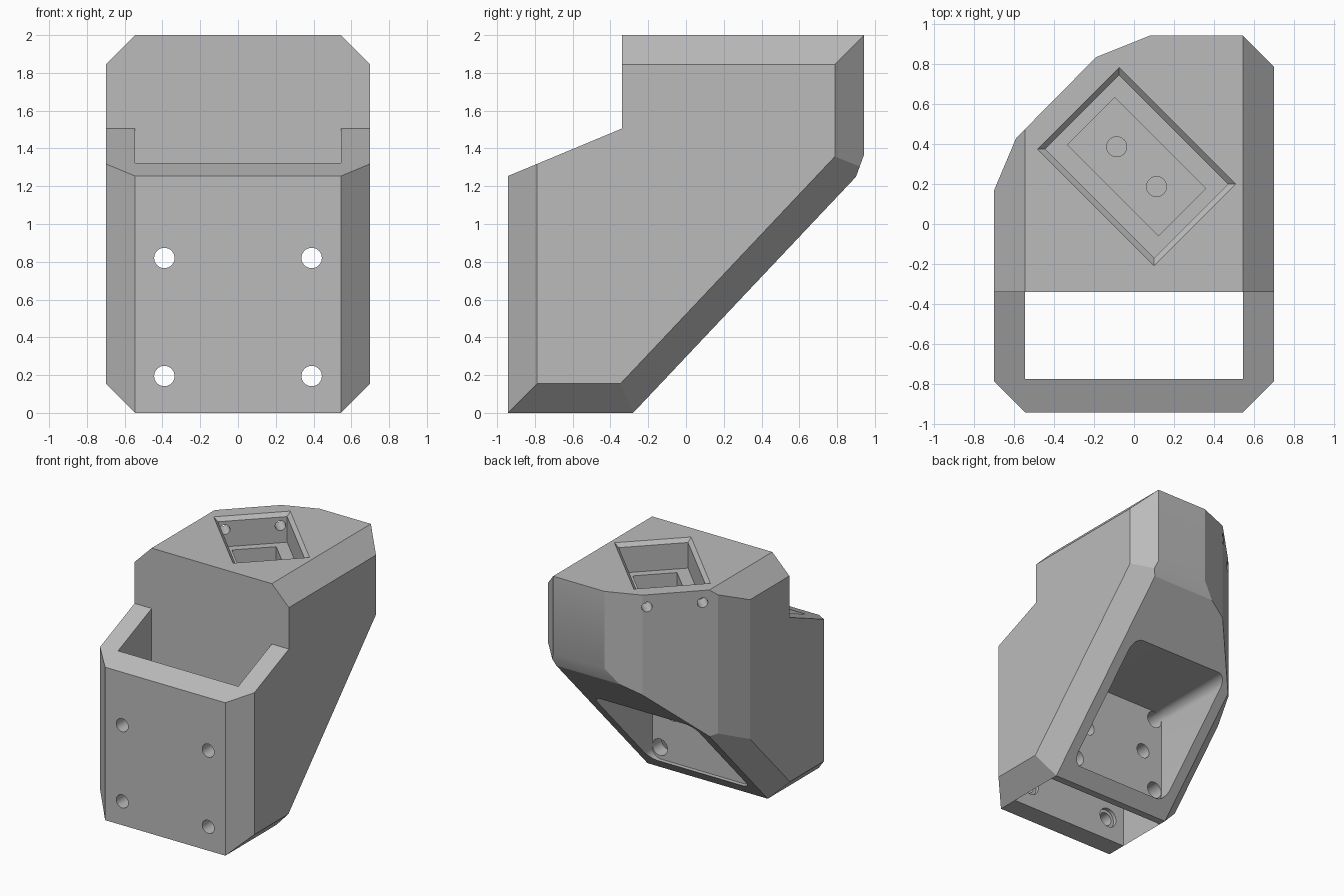
import bpy, bmesh, math
from mathutils import Vector, Matrix

if "Cube" in bpy.data.objects:
    bpy.data.objects.remove(bpy.data.objects["Cube"], do_unlink=True)

grey = bpy.data.materials.new("plain grey")
grey.use_nodes = True
colour = (0.5, 0.5, 0.5, 1)
grey.diffuse_color = colour
grey.node_tree.nodes["Principled BSDF"].inputs["Base Color"].default_value = colour


def add_object(name, bm):
    bmesh.ops.recalc_face_normals(bm, faces=bm.faces)
    mesh = bpy.data.meshes.new(name)
    bm.to_mesh(mesh)
    bm.free()
    obj = bpy.data.objects.new(name, mesh)
    bpy.context.collection.objects.link(obj)
    return obj


def box_mesh(lo, hi):
    bm = bmesh.new()
    lo, hi = Vector(lo), Vector(hi)
    bmesh.ops.create_cube(bm, size=1, matrix=Matrix.Translation((lo + hi) / 2)
                          @ Matrix.Diagonal((*(hi - lo), 1)))
    return bm


def trim(bm, point, normal):
    """Slice off everything beyond a plane and close the cut."""
    geom = bm.verts[:] + bm.edges[:] + bm.faces[:]
    cut = bmesh.ops.bisect_plane(bm, geom=geom, plane_co=point, plane_no=normal, clear_outer=True)
    edges = [e for e in cut["geom_cut"] if isinstance(e, bmesh.types.BMEdge)]
    if edges:
        bmesh.ops.contextual_create(bm, geom=edges)


def loft(rings):
    """Closed solid through equal-length rings of points."""
    bm = bmesh.new()
    loops = [[bm.verts.new(p) for p in ring] for ring in rings]
    n = len(loops[0])
    for a, b in zip(loops, loops[1:]):
        for i in range(n):
            j = (i + 1) % n
            bm.faces.new((a[i], a[j], b[j], b[i]))
    bm.faces.new(loops[0])
    bm.faces.new(loops[-1])
    return bm


def cylinder(start, end, radius):
    start, end = Vector(start), Vector(end)
    axis = end - start
    bm = bmesh.new()
    turn = axis.to_track_quat("Z", "Y").to_matrix().to_4x4()
    bmesh.ops.create_cone(bm, cap_ends=True, segments=32, radius1=radius, radius2=radius,
                          depth=axis.length, matrix=Matrix.Translation((start + end) / 2) @ turn)
    return bm


def carve(obj, bm):
    cutter = add_object("cutter", bm)
    cutter.hide_render = True
    mod = obj.modifiers.new("carve", "BOOLEAN")
    mod.operation, mod.solver, mod.object = "DIFFERENCE", "EXACT", cutter
    bpy.context.view_layer.objects.active = obj
    bpy.ops.object.modifier_apply(modifier=mod.name)
    bpy.data.objects.remove(cutter, do_unlink=True)


# Main block with sloped underside
W, L, H, C = 0.70, 0.943, 2.0, 0.155
bm = box_mesh((-W, -L, 0), (W, L, H))
slant = Vector((0, 1.25, -1.18)).normalized()
trim(bm, (0, -0.28, 0), slant)
trim(bm, (0, 0.90, 1.25), (0, 0.11, -0.04))

# Chamfered long edges and upright corners
for s in (-1, 1):
    trim(bm, (s * W, 0, C), (s, 0, -1))
    trim(bm, (s * W, 0, H - C), (s, 0, 1))
    trim(bm, (s * W, -L + C, 0), (s, -1, 0))
    trim(bm, (s * (W - C), -0.28, 0), Vector((s, 0, 0)) + slant)
trim(bm, (W, L - C, 0), (1, 1, 0))

# Faceted diagonal corner at the back
corner = [(-W, 0.17), (-0.59, 0.43), (-0.19, 0.835), (0.08, L)]
for (ax, ay), (bx, by) in zip(corner, corner[1:]):
    trim(bm, (ax, ay, 0), (ay - by, bx - ax, 0))
body = add_object("mount_body", bm)

# Stepped-down front
STEP = -0.34
profile = [(-1.2, 1.147), (STEP, 1.505), (STEP, 2.2), (-1.2, 2.2)]
carve(body, loft([[(x, y, z) for y, z in profile] for x in (-1, 1)]))

# Slot open at top and bottom, behind the front wall
SLOT = -0.775
carve(body, box_mesh((-0.545, SLOT, -0.2), (0.545, STEP, 2.2)))

# Rounded access pocket in the sloped underside
FLOOR = -0.22
bm = box_mesh((-0.46, FLOOR, 0.10), (0.46, 1.2, 0.89))
long_edges = [e for e in bm.edges if abs(e.verts[0].co.y - e.verts[1].co.y) > 0.5]
bmesh.ops.bevel(bm, geom=long_edges, offset=0.08, segments=8, profile=0.5, affect="EDGES")
carve(body, bm)

# Screw holes through the front wall and the inner wall
for x in (-0.39, 0.39):
    for z in (0.195, 0.82):
        carve(body, cylinder((x, -1.1, z), (x, SLOT + 0.1, z), 0.054))
        carve(body, cylinder((x, SLOT - 0.03, z), (x, SLOT + 0.1, z), 0.08))
        carve(body, cylinder((x, STEP - 0.1, z), (x, FLOOR + 0.05, z), 0.068))
for x in (-0.275, 0.275):
    carve(body, cylinder((x, STEP - 0.1, 0.5), (x, FLOOR + 0.1, 0.5), 0.06))

# Turned socket in the top: flared lip, ledge and deeper well
centre = Vector((0.013, 0.287, 0))
along = Vector((1, -1, 0)).normalized()
across = Vector((-1, -1, 0)).normalized()


def turned_ring(half_long, half_short, z):
    return [centre + along * half_long * a + across * half_short * b + Vector((0, 0, z))
            for a, b in ((-1, -1), (1, -1), (1, 1), (-1, 1))]


carve(body, loft([turned_ring(0.443, 0.319, H + 0.03), turned_ring(0.413, 0.289, H),
                  turned_ring(0.385, 0.261, H - 0.03), turned_ring(0.385, 0.261, 1.76)]))
carve(body, loft([turned_ring(0.322, 0.167, 1.85), turned_ring(0.322, 0.167, 1.55)]))

# Socket floor holes and cross holes to the diagonal corner
for s in (-1, 1):
    p = centre + along * 0.141 * s
    carve(body, cylinder(p + Vector((0, 0, 1.65)), p + Vector((0, 0, 1.3)), 0.05))
    q = centre + across * 0.21 * s + Vector((0, 0, 1.9))
    carve(body, cylinder(q - along * 0.3, q - along * 0.9, 0.04))

# Finish
body.data.materials.clear()
body.data.materials.append(grey)
bpy.ops.object.select_all(action="DESELECT")
body.select_set(True)
bpy.context.view_layer.objects.active = body
bpy.ops.object.shade_smooth_by_angle(angle=math.radians(20))
